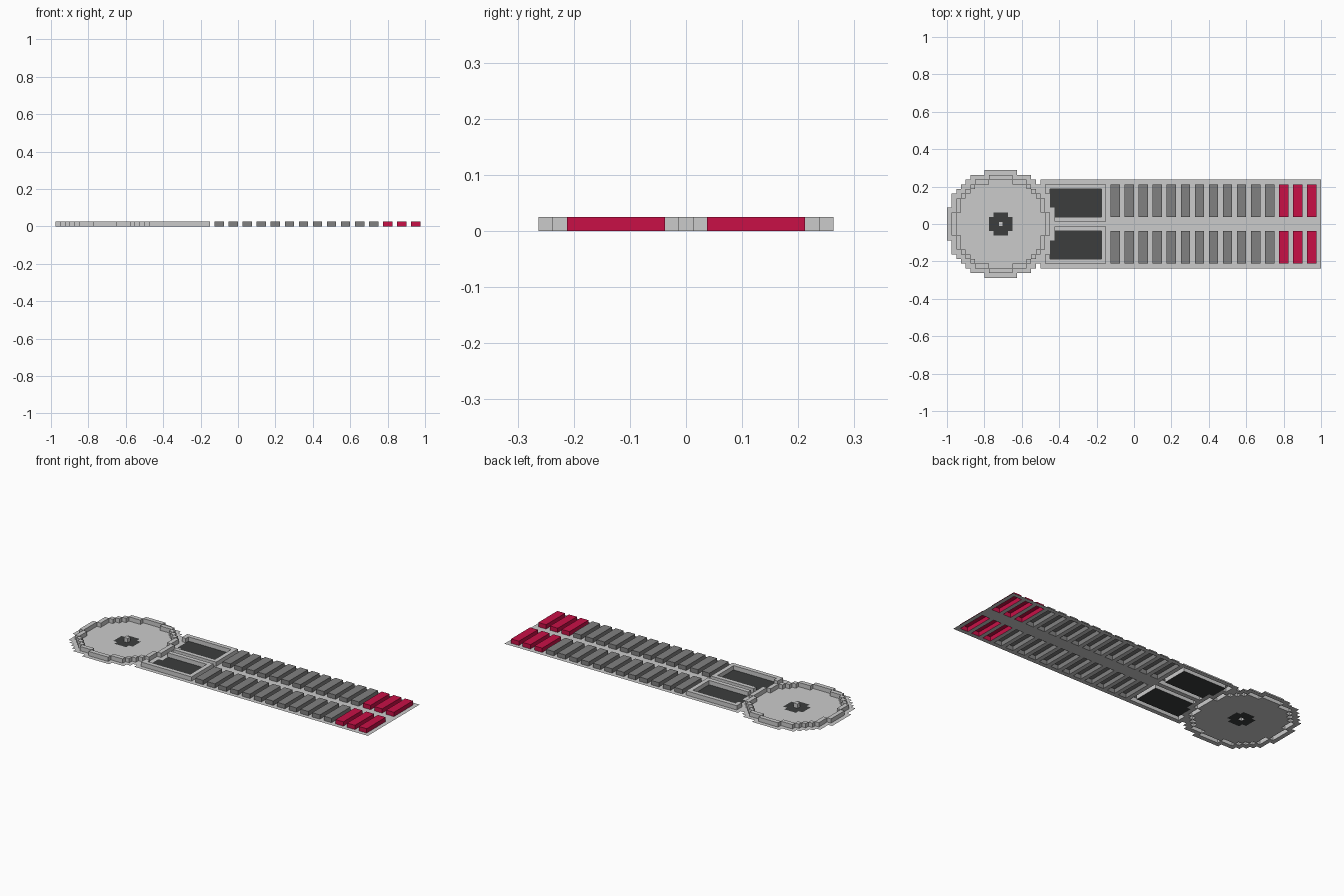
import bpy, bmesh

if "Cube" in bpy.data.objects:
    bpy.data.objects.remove(bpy.data.objects["Cube"])

U = 0.025          # one cell of the blocky grid
CX = -29           # column of the disc centre


def material(name, rgb):
    m = bpy.data.materials.new(name)
    m.diffuse_color = (*rgb, 1)
    m.use_nodes = True
    m.node_tree.nodes["Principled BSDF"].inputs["Base Color"].default_value = m.diffuse_color
    return m


MID = material("mid_grey", (0.22, 0.22, 0.22))
DARK = material("dark_grey", (0.045, 0.048, 0.048))
RED = material("red", (0.58, 0.005, 0.062))


def finish(name, bm, mat):
    bmesh.ops.remove_doubles(bm, verts=bm.verts, dist=1e-5)
    me = bpy.data.meshes.new(name)
    bm.to_mesh(me)
    bm.free()
    ob = bpy.data.objects.new(name, me)
    bpy.context.collection.objects.link(ob)
    if mat:
        me.materials.append(mat)
    return ob


def relief(name, cells, height=0.0, mat=None):
    """Sheet over grid cells (column, row); raised sheets get side walls, open below."""
    bm = bmesh.new()

    def quad(*pts):
        bm.faces.new([bm.verts.new((x * U, y * U, z)) for x, y, z in pts])

    for i, j in cells:
        x0, x1, y0, y1, h = i, i + 1, j - 0.5, j + 0.5, height
        quad((x0, y0, h), (x1, y0, h), (x1, y1, h), (x0, y1, h))
        if height:
            sides = {(0, -1): ((x0, y0), (x1, y0)), (1, 0): ((x1, y0), (x1, y1)),
                     (0, 1): ((x1, y1), (x0, y1)), (-1, 0): ((x0, y1), (x0, y0))}
            for (di, dj), (a, b) in sides.items():
                if (i + di, j + dj) not in cells:
                    quad((*a, 0), (*b, 0), (*b, h), (*a, h))
    return finish(name, bm, mat)


def bar(name, i0, i1, y0, y1, mat):
    """Box with an open underside."""
    bm = bmesh.new()
    bmesh.ops.create_cube(bm, size=1)
    for v in bm.verts:
        v.co.x = (i0 if v.co.x < 0 else i1) * U
        v.co.y = (y0 if v.co.y < 0 else y1) * U
        v.co.z = 0 if v.co.z < 0 else U
    bottom = [f for f in bm.faces if f.normal.z < -0.5 or all(v.co.z == 0 for v in f.verts)]
    bmesh.ops.delete(bm, geom=bottom, context='FACES_ONLY')
    return finish(name, bm, mat)


def rect(i0, i1, j0, j1):
    return {(i, j) for i in range(i0, i1 + 1) for j in range(j0, j1 + 1)}


def disc(half_widths):
    """Round blob of cells from the half width of each row, centre row first."""
    return {(CX + i, s * j) for j, w in enumerate(half_widths)
            for i in range(-w, w + 1) for s in (1, -1)}


def mirrored(cells):
    return {(i, -j) for i, j in cells}


# Disc with its raised rim, hub and spindle
outer = disc([11, 11, 11, 11, 10, 10, 10, 9, 8, 7, 6, 3])
raised = disc([10, 10, 10, 9, 9, 9, 8, 7, 6, 5, 2])
rim = {(i, j) for i, j in raised
       if not {(i + 1, j), (i - 1, j), (i, j + 1), (i, j - 1)} <= raised}
spindle = {(CX, 0)}
hub = disc([2, 2, 1]) - spindle
relief("disc_rim", rim, U)
relief("disc_hub", hub, 0, DARK)
relief("disc_spindle", spindle, U)
relief("disc_plate", outer - rim - hub - spindle)

# Framed dark panels beside the disc
panel = rect(-18, -8, 2, 7) - outer
frame = rect(-19, -7, 1, 8) - rect(-18, -8, 2, 7) - outer
used = set(outer)
for side, flip in (("back", False), ("front", True)):
    p, f = (mirrored(panel), mirrored(frame)) if flip else (panel, frame)
    relief("panel_" + side, p, 0, DARK)
    relief("panel_frame_" + side, f, U)
    used |= p | f

# Two rows of level bars, the last three red
for k in range(15):
    i0 = -5 + 3 * k
    mat = RED if k >= 12 else MID
    bar(f"bar_back_{k + 1}", i0, i0 + 2, 1.5, 8.5, mat)
    bar(f"bar_front_{k + 1}", i0, i0 + 2, -8.5, -1.5, mat)
    cells = rect(i0, i0 + 1, 2, 8)
    used |= cells | mirrored(cells)

# Flat base plate around the bars and frames
relief("base_plate", rect(-20, 39, -9, 9) - used)
